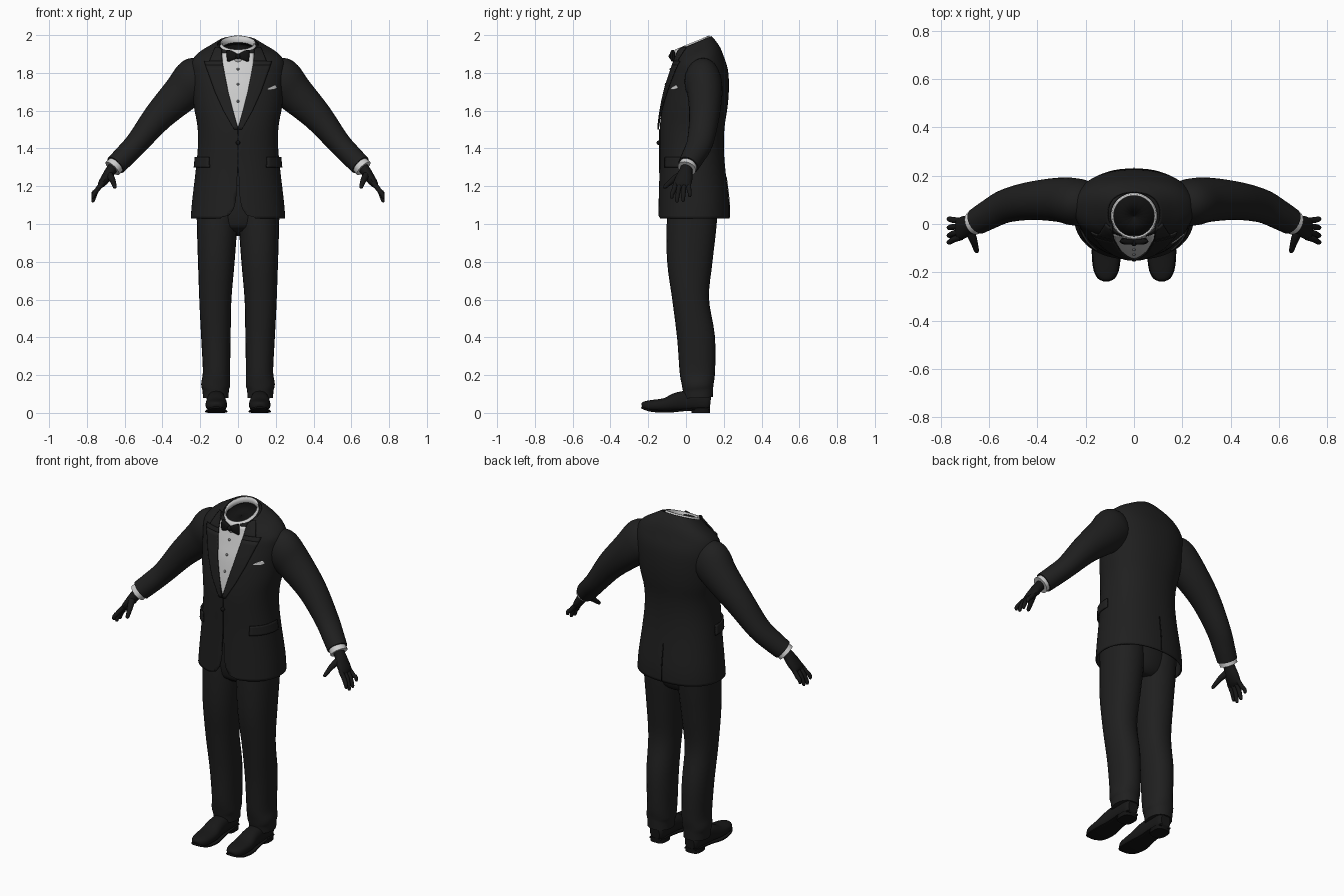
import bpy, bmesh, math
from mathutils import Vector
from mathutils.bvhtree import BVHTree

if "Cube" in bpy.data.objects:
    bpy.data.objects.remove(bpy.data.objects["Cube"])


def material(name, r, g, b):
    m = bpy.data.materials.new(name)
    m.use_nodes = True
    m.diffuse_color = (r, g, b, 1)
    m.node_tree.nodes["Principled BSDF"].inputs["Base Color"].default_value = (r, g, b, 1)
    return m


SUIT = material("charcoal suit", .014, .014, .014)
BLACK = material("black trim", .006, .006, .006)
GLOVE = material("dark leather", .009, .009, .009)
SHIRT = material("white shirt", .62, .62, .62)
STUD = material("grey stud", .2, .2, .2)


def finish(name, bm, mat, mirror=False, thick=0, offset=0, angle=40):
    bmesh.ops.recalc_face_normals(bm, faces=bm.faces)
    mesh = bpy.data.meshes.new(name)
    bm.to_mesh(mesh)
    bm.free()
    ob = bpy.data.objects.new(name, mesh)
    bpy.context.collection.objects.link(ob)
    mesh.materials.append(mat)
    bpy.ops.object.select_all(action='DESELECT')
    ob.select_set(True)
    bpy.context.view_layer.objects.active = ob
    bpy.ops.object.shade_smooth_by_angle(angle=math.radians(angle))
    if thick:
        mod = ob.modifiers.new("thickness", 'SOLIDIFY')
        mod.thickness, mod.offset = thick, offset
    if mirror:
        ob.modifiers.new("mirror", 'MIRROR').use_mirror_merge = False
    return ob


def smooth(keys, steps=4):
    """Catmull-Rom interpolation of rows of numbers."""
    out = []
    for i in range(len(keys) - 1):
        a, b, c, d = (keys[max(0, min(len(keys) - 1, i + k))] for k in (-1, 0, 1, 2))
        for s in range(steps):
            t = s / steps
            out.append([.5 * (2 * q + (r - p) * t + (2 * p - 5 * q + 4 * r - w) * t * t
                              + (3 * q - p - 3 * r + w) * t ** 3)
                        for p, q, r, w in zip(a, b, c, d)])
    return out + [list(keys[-1])]


def loft(rings, seg, power=2, caps=True):
    """Skin a list of (centre, U, V) superellipse rings."""
    bm = bmesh.new()
    loops = []
    for c, u, v in rings:
        loop = []
        for k in range(seg):
            a = math.tau * k / seg
            x, y = math.cos(a), math.sin(a)
            x = math.copysign(abs(x) ** (2 / power), x)
            y = math.copysign(abs(y) ** (2 / power), y)
            loop.append(bm.verts.new(c + u * x + v * y))
        loops.append(loop)
    for lo, hi in zip(loops, loops[1:]):
        for k in range(seg):
            j = (k + 1) % seg
            bm.faces.new((lo[k], lo[j], hi[j], hi[k]))
    if caps:
        bm.faces.new(loops[0])
        bm.faces.new(loops[-1])
    return bm


def tube(name, keys, mat, up=(0, 1, 0), seg=24, power=2, mirror=True, steps=4):
    """Tube through (x, y, z, side radius, radius along up)."""
    rows = smooth(keys, steps)
    pts = [Vector(r[:3]) for r in rows]
    rings = []
    for i, r in enumerate(rows):
        t = (pts[min(i + 1, len(pts) - 1)] - pts[max(i - 1, 0)]).normalized()
        b = Vector(up)
        b = (b - t * b.dot(t)).normalized()
        rings.append((pts[i], t.cross(b) * r[3], b * r[4]))
    return finish(name, loft(rings, seg, power), mat, mirror)


def ball(name, centre, radius, mat, mirror=False):
    bm = bmesh.new()
    bmesh.ops.create_uvsphere(bm, u_segments=12, v_segments=8, radius=radius)
    bmesh.ops.translate(bm, verts=bm.verts, vec=centre)
    return finish(name, bm, mat, mirror, angle=80)


# Jacket body: height, half width, front, back, tilt
torso = [(1.03, .25, -.148, .23, 0), (1.12, .243, -.145, .228, 0), (1.3, .222, -.14, .207, 0),
         (1.42, .212, -.14, .2, 0), (1.52, .215, -.138, .205, 0), (1.62, .233, -.125, .22, 0),
         (1.72, .243, -.105, .227, 0), (1.8, .25, -.085, .222, .1), (1.86, .245, -.07, .2, .2),
         (1.9, .21, -.06, .18, .3), (1.93, .155, -.056, .155, .4), (1.955, .11, -.054, .135, .42)]
rings = [(Vector((0, (f + b) / 2, z)), Vector((w, 0, 0)), Vector((0, 1, t)) * ((b - f) / 2))
         for z, w, f, b, t in smooth(torso)]
bm = loft(rings, 64, 2.25, caps=False)
body = BVHTree.FromBMesh(bm)
jacket = finish("jacket_body", bm, SUIT, thick=.008, offset=-1)

# Rounded front opening below the button
edge = [(.003, 1.27), (.01, 1.13), (.022, 1.08), (.045, 1.047), (.09, 1.034), (.1, .98)]
outline = edge + [(-x, z) for x, z in reversed(edge)]
bm = bmesh.new()
face = bm.faces.new([bm.verts.new((x, -.3, z)) for x, z in outline])
new = bmesh.ops.extrude_face_region(bm, geom=[face])["geom"]
bmesh.ops.translate(bm, vec=(0, .3, 0), verts=[g for g in new if isinstance(g, bmesh.types.BMVert)])
cutter = finish("front_opening_cutter", bm, SUIT)
cutter.hide_render = True
cutter.hide_set(True)
cut = jacket.modifiers.new("opening", 'BOOLEAN')
cut.object, cut.operation, cut.solver = cutter, 'DIFFERENCE', 'EXACT'


def on_front(x, z, off, side=-1):
    hit = body.ray_cast(Vector((x, side, z)), Vector((0, -side, 0)))
    return hit[0] + hit[1].normalized() * off if hit[0] and hit[1].y * side > 0 else \
        (hit[0] or Vector((x, -.04, z))) + Vector((0, side * off, 0))


def on_side(a, z, off):
    d = Vector((math.sin(a), -math.cos(a), 0))
    return body.ray_cast(Vector((0, .04, z)) + d, -d)[0] + d * off


def panel(name, rows, mat, off, thick, place=on_front, cols=8, steps=6, mirror=False):
    """Plate draped on the jacket between two edges given per height."""
    bm = bmesh.new()
    grid = []
    for (z0, a0, b0), (z1, a1, b1) in zip(rows, rows[1:]):
        for s in range(steps + 1):
            t = s / steps
            z, a, b = z0 + (z1 - z0) * t, a0 + (a1 - a0) * t, b0 + (b1 - b0) * t
            grid.append([bm.verts.new(place(a + (b - a) * k / cols, z, off)) for k in range(cols + 1)])
    for lo, hi in zip(grid, grid[1:]):
        for k in range(cols):
            bm.faces.new((lo[k], lo[k + 1], hi[k + 1], hi[k]))
    bmesh.ops.remove_doubles(bm, verts=bm.verts, dist=.0002)
    return finish(name, bm, mat, mirror, thick)


def on_back(x, z, off):
    return on_front(x, z, off, 1)


# Shirt front, lapels, pocket details and seams
vee = [(1.905, .084), (1.8, .08), (1.7, .053), (1.6, .027), (1.515, .001)]
panel("shirt_front", [(z, -w, w) for z, w in vee], SHIRT, .004, .003, cols=16)
panel("lapel", [(1.84, .079, .172), (1.7, .052, .122), (1.6, .026, .077), (1.5, -.001, .02)],
      SUIT, .009, .008, mirror=True)
panel("lapel_tip", [(1.862, .083, .178), (1.84, .079, .172)], SUIT, .009, .008, mirror=True)
panel("upper_lapel", [(1.935, .088, .118), (1.9, .086, .135), (1.862, .083, .15)],
      SUIT, .009, .008, mirror=True)
panel("pocket_square", [(1.712, .155, .19), (1.72, .16, .208), (1.735, .192, .198)], SHIRT, .006, .004)
panel("front_seam", [(1.5, -.002, .002), (1.27, -.002, .002)], BLACK, .002, .003, cols=1)
panel("back_vent", [(1.25, -.002, .002), (1.035, -.003, .003)], BLACK, .002, .003, on_back, cols=1)
panel("pocket_flap", [(1.355, .8, 1.6), (1.3, .78, 1.62)], SUIT, .009, .008, on_side, mirror=True)
for z in (1.82, 1.74, 1.65):
    ball("shirt_stud", on_front(0, z, .006), .007, STUD)
ball("jacket_button", on_front(0, 1.43, .004), .012, BLACK)


def collar(name, rows, mat, start, end, thick):
    """Tilted band round the neck; rows hold radius and drop from the rim."""
    bm = bmesh.new()
    n = 40
    grid = []
    for r, drop in rows:
        loop = []
        for k in range(n + 1):
            a = math.radians(start + (end - start) * k / n)
            y = -math.cos(a) * r
            loop.append(bm.verts.new((math.sin(a) * r, .033 + y, 1.96 + .42 * y - drop)))
        grid.append(loop)
    for lo, hi in zip(grid, grid[1:]):
        for k in range(n):
            bm.faces.new((lo[k], lo[k + 1], hi[k + 1], hi[k]))
    bmesh.ops.remove_doubles(bm, verts=bm.verts, dist=.0002)
    return finish(name, bm, mat, thick=thick)


# Neck: shirt collar, dark inside, jacket collar
collar("shirt_collar", [(.088, 0), (.093, .03), (.097, .065)], SHIRT, 0, 360, .008)
collar("neck_inside", [(.09, .038), (.001, .038)], BLACK, 0, 360, .003)
collar("jacket_collar", [(.099, .012), (.106, .025), (.122, .055)], SUIT, 62, 298, .007)

# Bow tie
tube("bow_wing", [(.004, -.073, 1.888, .012, .01), (.025, -.074, 1.89, .022, .012),
                  (.048, -.07, 1.891, .031, .012), (.056, -.066, 1.891, .03, .007)], BLACK, seg=16, power=3)
ball("bow_knot", (0, -.078, 1.888), .014, BLACK)

# Sleeves, cuffs and sleeve buttons
tube("sleeve", [(.15, .09, 1.82, .06, .05), (.195, .09, 1.79, .108, .085), (.235, .09, 1.755, .118, .098),
                (.3, .1, 1.69, .102, .093), (.42, .097, 1.57, .08, .08), (.53, .075, 1.435, .062, .07),
                (.6, .04, 1.36, .058, .062), (.648, .012, 1.312, .056, .056)], SUIT)
tube("shirt_cuff", [(.635, .018, 1.325, .046, .046), (.665, .004, 1.294, .049, .05)], SHIRT, steps=1)
for i in range(3):
    ball("sleeve_button", (.588 + .017 * i, .107 - .014 * i, 1.372 - .019 * i), .008, BLACK, True)

# Gloved hands
tube("palm", [(.645, .01, 1.315, .028, .032), (.672, 0, 1.285, .028, .034), (.698, -.01, 1.245, .026, .045),
              (.722, -.02, 1.212, .02, .046), (.732, -.022, 1.195, .01, .04)], GLOVE, seg=16)
for y0, y1, tip in ((-.054, -.075, 1.135), (-.032, -.047, 1.114), (-.009, -.015, 1.118), (.013, .02, 1.143)):
    tube("finger", [(.715, y0, 1.22, .013, .013), (.748, (y0 + y1) / 2, 1.178, .0125, .0125),
                    (.764, y1, tip + .022, .011, .011), (.768, y1, tip + .004, .008, .008),
                    (.768, y1, tip, .003, .003)], GLOVE, seg=10)
tube("thumb", [(.685, -.02, 1.265, .02, .02), (.668, -.06, 1.24, .017, .017), (.658, -.09, 1.215, .013, .013),
               (.652, -.112, 1.196, .01, .01), (.65, -.118, 1.19, .003, .003)], GLOVE, up=(1, 0, 0), seg=10)

# Trousers
tube("trouser_leg", [(.11, .04, 1.15, .11, .13), (.111, .03, 1.0, .107, .132), (.115, .02, .8, .097, .12),
                     (.12, .025, .6, .085, .097), (.117, .053, .4, .078, .1), (.114, .06, .22, .072, .094),
                     (.118, .062, .15, .077, .084), (.118, .064, .12, .07, .08), (.118, .066, .08, .068, .076)],
     SUIT, power=2.2)
tube("trouser_hips", [(0, .03, .95, .1, .08), (0, .035, 1.0, .18, .12), (0, .04, 1.2, .19, .14)],
     SUIT, mirror=False)

# Shoes: upper, sole and heel
tube("shoe_upper", [(.115, -.234, .038, .008, .006), (.115, -.226, .039, .03, .02), (.115, -.19, .038, .05, .029),
                    (.115, -.11, .043, .057, .036), (.115, -.04, .06, .05, .05), (.115, .05, .065, .045, .055),
                    (.115, .11, .06, .043, .05), (.115, .13, .058, .03, .035)], GLOVE, up=(0, 0, 1), power=2.4)
tube("shoe_sole", [(.115, -.236, .03, .012, .005), (.115, -.222, .023, .038, .006), (.115, -.18, .011, .055, .006),
                   (.115, -.1, .007, .06, .006), (.115, -.02, .014, .048, .006), (.115, .06, .022, .046, .006),
                   (.115, .128, .022, .036, .006)], BLACK, up=(0, 0, 1), power=4)
tube("shoe_heel", [(.115, .078, 0, .046, .05), (.115, .078, .026, .045, .05)], BLACK, power=3, steps=1)
